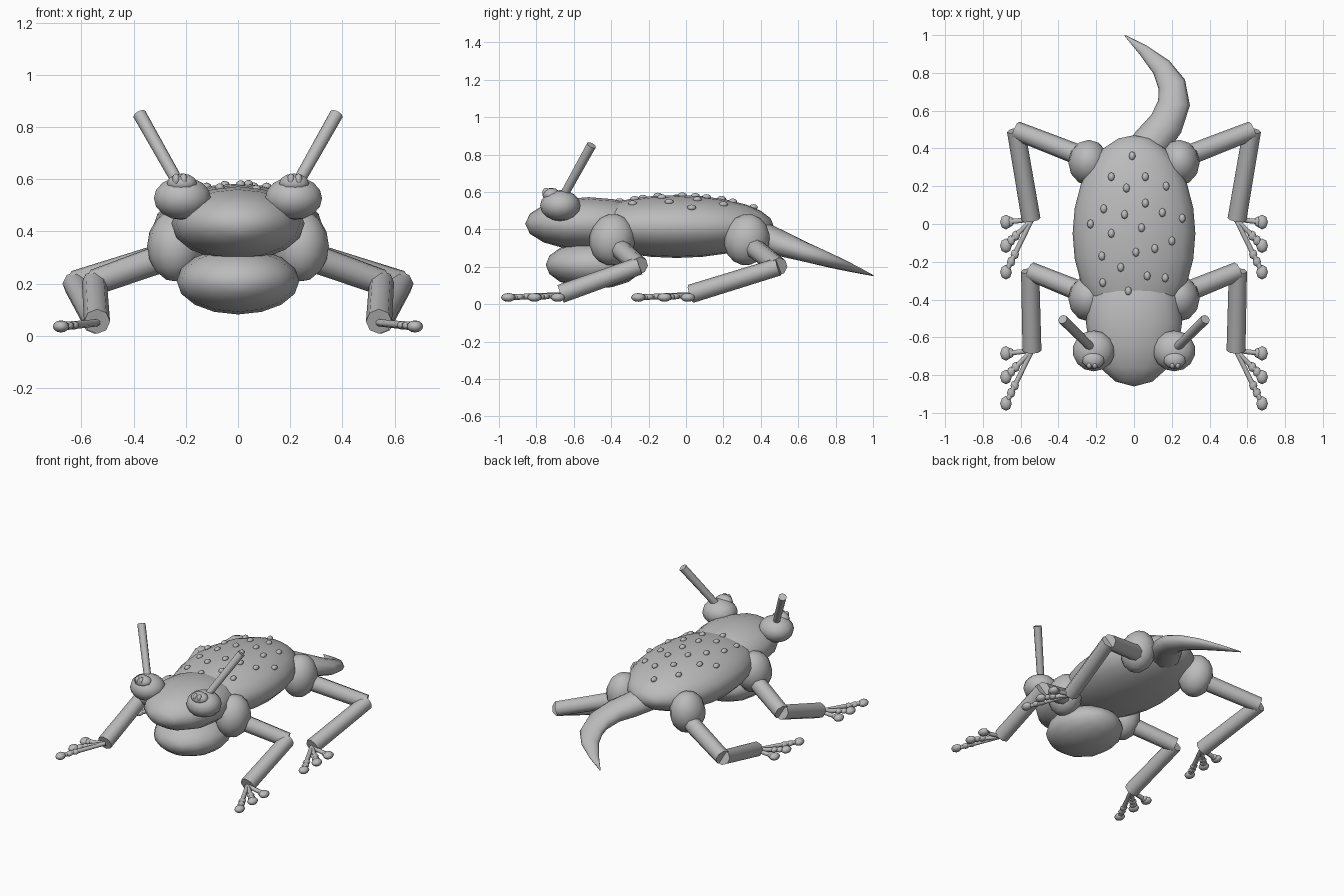
import bpy, bmesh, math
from mathutils import Vector, Matrix

if "Cube" in bpy.data.objects:
    bpy.data.objects.remove(bpy.data.objects["Cube"])

skin = bpy.data.materials.new("grey_skin")
skin.diffuse_color = (0.5, 0.5, 0.5, 1)
skin.use_nodes = True
skin.node_tree.nodes["Principled BSDF"].inputs["Base Color"].default_value = skin.diffuse_color


def finish(bm, name, angle=60):
    bmesh.ops.recalc_face_normals(bm, faces=bm.faces)
    mesh = bpy.data.meshes.new(name)
    bm.to_mesh(mesh)
    bm.free()
    mesh.materials.append(skin)
    ob = bpy.data.objects.new(name, mesh)
    bpy.context.collection.objects.link(ob)
    bpy.ops.object.select_all(action='DESELECT')
    ob.select_set(True)
    bpy.context.view_layer.objects.active = ob
    bpy.ops.object.shade_smooth_by_angle(angle=math.radians(angle))
    return ob


def ball(bm, centre, radii, seg=16, rings=8, pole_y=False, tilt=0):
    """Ellipsoid, with its pole along z or y, tilted about x."""
    turn = Matrix.Rotation(math.pi / 2, 4, 'X') if pole_y else Matrix()
    m = (Matrix.Translation(centre) @ Matrix.Rotation(tilt, 4, 'X')
         @ Matrix.Diagonal((*radii, 1)) @ turn)
    bmesh.ops.create_uvsphere(bm, u_segments=seg, v_segments=rings, radius=1, matrix=m)


def rod(bm, a, b, r1, r2, seg=8):
    a, b = Vector(a), Vector(b)
    m = Matrix.Translation((a + b) / 2) @ (b - a).to_track_quat('Z', 'Y').to_matrix().to_4x4()
    bmesh.ops.create_cone(bm, cap_ends=True, segments=seg, radius1=r1, radius2=r2,
                          depth=(b - a).length, matrix=m)


def single_ball(name, *args, **kw):
    bm = bmesh.new()
    ball(bm, *args, **kw)
    return finish(bm, name, 80)


# Torso, head and jaw
BC, BR = Vector((0, -0.05, 0.415)), Vector((0.325, 0.52, 0.168))
single_ball("body", BC, BR, seg=20, rings=12, pole_y=True)
single_ball("head", (0, -0.52, 0.43), (0.255, 0.34, 0.142), pole_y=True)
single_ball("jaw", (0, -0.49, 0.21), (0.235, 0.26, 0.128), pole_y=True)

# Warts scattered over the back
spots = [(-.01, .36), (-.12, .25), (-.04, .19), (.06, .25), (.17, .2), (-.16, .08),
         (-.05, .05), (.06, .11), (.15, .06), (.255, .03), (-.23, 0), (-.12, -.05),
         (.04, -.02), (.2, -.09), (.11, -.13), (.01, -.15), (-.17, -.17), (-.07, -.23),
         (.07, -.275), (.165, -.285), (-.165, -.31), (-.03, -.355)]
bm = bmesh.new()
for x, y in spots:
    u, v = x / BR.x, (y - BC.y) / BR.y
    z = BC.z + BR.z * math.sqrt(1 - u * u - v * v)
    ball(bm, (x, y, z), (0.018, 0.024, 0.016), 8, 6)
finish(bm, "back_warts", 80)

# Tapered curling tail: x, y, half width, half height
path = [(0.02, 0.33, .10, .085), (0.09, 0.43, .10, .08), (0.17, 0.53, .092, .068),
        (0.212, 0.64, .085, .056), (0.2, 0.74, .074, .043), (0.145, 0.83, .054, .03),
        (0.05, 0.92, .03, .016), (-0.05, 1.0, .003, .003)]
bm = bmesh.new()
rings = []
for i, (x, y, w, h) in enumerate(path):
    p, q = path[max(i - 1, 0)], path[min(i + 1, len(path) - 1)]
    side = Vector((q[1] - p[1], p[0] - q[0], 0)).normalized()
    c = Vector((x, y, 0.328 - 0.35 * (y - 0.5)))
    rings.append([bm.verts.new(c + side * w * math.cos(t) + Vector((0, 0, h * math.sin(t))))
                  for t in [k * math.tau / 10 for k in range(10)]])
for a, b in zip(rings, rings[1:]):
    for k in range(10):
        bm.faces.new((a[k], a[k - 1], b[k - 1], b[k]))
bm.faces.new(rings[0])
bm.faces.new(rings[-1])
finish(bm, "tail", 70)

# Legs: name, joint, knee, ankle
legs = [("front", (0.24, -0.395, 0.345), (0.55, -0.25, 0.205), (0.54, -0.67, 0.055)),
        ("rear", (0.24, 0.325, 0.345), (0.625, 0.495, 0.2), (0.545, 0.025, 0.055))]
for s, label in ((1, "left"), (-1, "right")):
    def flip(p):
        return (s * p[0], p[1], p[2])

    for part, hip, knee, ankle in legs:
        name = f"{part}_{label}_"
        single_ball(name + "thigh", flip(hip), (0.108, 0.122, 0.138), 12, 8, tilt=-0.2)
        bm = bmesh.new()
        rod(bm, flip((hip[0], hip[1] + .02, hip[2] - .03)), flip(knee), 0.055, 0.05)
        finish(bm, name + "upper_leg", 50)
        bm = bmesh.new()
        rod(bm, flip(knee), flip(ankle), 0.048, 0.05)
        finish(bm, name + "lower_leg", 50)
        # Toes with knuckle beads
        bm = bmesh.new()
        start = Vector((0.54, ankle[1], 0.05))
        for dy, beads in ((-0.015, (1, 0.84)), (-0.14, (1, 0.62, 0.8)), (-0.28, (1, 0.8, 0.66))):
            end = Vector((0.678, ankle[1] + dy, 0.036))
            rod(bm, flip(start), flip(end), 0.014, 0.016, 6)
            for k, t in enumerate(beads):
                p = start.lerp(end, t)
                r = 0.031 if k == 0 else 0.022
                ball(bm, flip(p), (r, r * 1.25, r * 0.75), 8, 6)
        finish(bm, name + "toes", 60)

    # Eye bulb, lid bump with little beads, and feeler
    single_ball(label + "_eye_bulb", (s * 0.213, -0.672, 0.527), (0.112, 0.108, 0.083), 14, 8)
    bm = bmesh.new()
    ball(bm, (s * 0.215, -0.72, 0.585), (0.06, 0.048, 0.037), 10, 6)
    for dx in (-0.017, 0.012):
        ball(bm, (s * 0.22 + dx, -0.748, 0.598), (0.015, 0.02, 0.024), 8, 6)
    finish(bm, label + "_eye", 80)
    bm = bmesh.new()
    rod(bm, (s * 0.22, -0.66, 0.57), (s * 0.378, -0.505, 0.85), 0.023, 0.026)
    finish(bm, label + "_feeler", 50)
